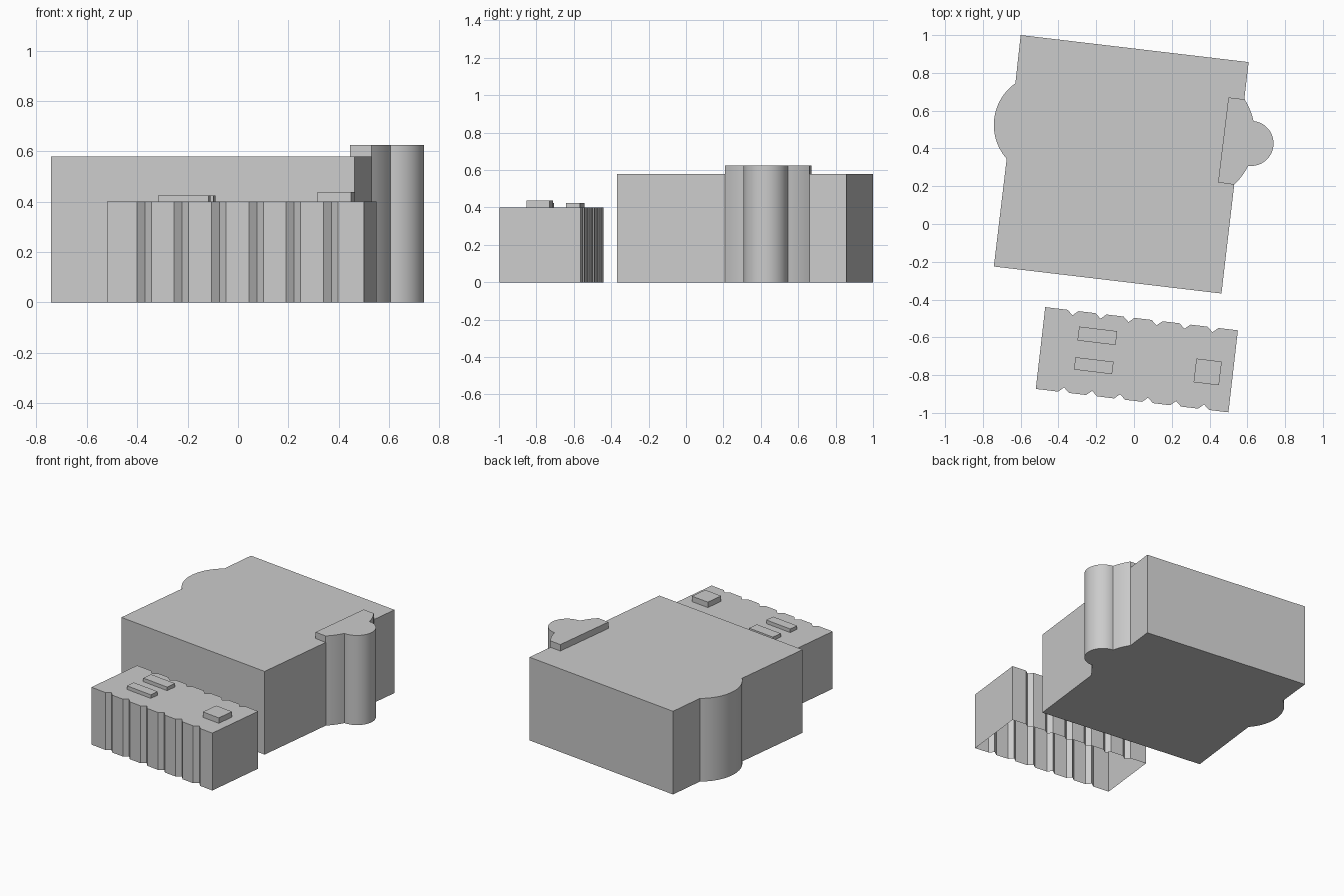
import bpy, bmesh, math
from mathutils import Vector

cube = bpy.data.objects.get("Cube")
if cube:
    bpy.data.objects.remove(cube, do_unlink=True)

GREY = (0.6, 0.6, 0.6, 1.0)
mat = bpy.data.materials.new("plain grey")
mat.use_nodes = True
mat.diffuse_color = GREY
mat.node_tree.nodes["Principled BSDF"].inputs["Base Color"].default_value = GREY


def arc(p, q, rise, steps=16):
    """Points from p to q bulging to the right of the chord by rise."""
    p, q = Vector(p), Vector(q)
    along = (q - p).normalized()
    out = Vector((along.y, -along.x))
    length = (q - p).length
    radius = (length ** 2 / 4 + rise ** 2) / (2 * rise)
    half = 2 * math.atan(2 * rise / length)
    angles = [half * (2 * i / steps - 1) for i in range(steps + 1)]
    return [(p + q) / 2 + along * radius * math.sin(a)
            + out * (radius * math.cos(a) - radius + rise) for a in angles]


def notched(start, end, centres, half=0.029, depth=0.026):
    """Straight wall from start with V-shaped grooves cut to its left."""
    start, end = Vector(start), Vector(end)
    along = (end - start).normalized()
    inward = Vector((-along.y, along.x))
    pts = [start]
    for c in centres:
        pts += [start + along * (c - half),
                start + along * c + inward * depth,
                start + along * (c + half)]
    return pts + [end]


def extrude(name, outline, z0, z1, floor=True):
    """Upright prism over a counter-clockwise outline."""
    pts = []
    for p in map(Vector, outline):
        if not pts or (p - pts[-1]).length > 1e-5:
            pts.append(p)
    bm = bmesh.new()
    low = [bm.verts.new((p.x, p.y, z0)) for p in pts]
    high = [bm.verts.new((p.x, p.y, z1)) for p in pts]
    bm.faces.new(high)
    if floor:
        bm.faces.new(low[::-1])
    for i in range(len(pts)):
        j = (i + 1) % len(pts)
        bm.faces.new((low[i], low[j], high[j], high[i]))
    mesh = bpy.data.meshes.new(name)
    bm.to_mesh(mesh)
    bm.free()
    mesh.materials.append(mat)
    obj = bpy.data.objects.new(name, mesh)
    bpy.context.collection.objects.link(obj)
    bpy.ops.object.select_all(action='DESELECT')
    obj.select_set(True)
    bpy.context.view_layer.objects.active = obj
    bpy.ops.object.shade_smooth_by_angle(angle=math.radians(25))
    return obj


# Large hall with a rounded bay on its right side
hall = [(-0.742, -0.225), (0.463, -0.368), (0.607, 0.857), (-0.6, 1.0)]
hall += arc((-0.628, 0.745), (-0.674, 0.345), 0.09, 24)
extrude("main_hall", hall, 0, 0.58)

# Stair tower: shallow curved shoulders around a half-round front
a, b, c, d = (0.53, 0.208), (0.605, 0.308), (0.633, 0.545), (0.585, 0.66)
tower = [(0.445, 0.22)] + arc(a, b, 0.0055, 6) + arc(b, c, 0.12, 28)
tower += arc(c, d, 0.0055, 6) + [(0.5, 0.67)]
extrude("stair_tower", tower, 0, 0.625)

# Small annex with grooved long walls, open underneath
first, pitch, length = 0.148, 0.1493, 1.027
grooves = [first + pitch * i for i in range(6)]
annex = notched((-0.52, -0.873), (0.5, -0.997), grooves)
annex += notched((0.55, -0.563), (-0.47, -0.44),
                 [length - g for g in reversed(grooves)])
extrude("annex", annex, 0, 0.4, floor=False)

# Roof boxes on the annex, lined up with its walls
turn = math.radians(-6.9)
ux = Vector((math.cos(turn), math.sin(turn)))
uy = Vector((-ux.y, ux.x))
for name, centre, w, h, top in (
        ("roof_box_back", (-0.194, -0.592), 0.203, 0.074, 0.425),
        ("roof_box_front", (-0.213, -0.75), 0.203, 0.066, 0.425),
        ("roof_box_side", (0.39, -0.783), 0.135, 0.126, 0.438)):
    corners = [Vector(centre) + ux * w / 2 * sx + uy * h / 2 * sy
               for sx, sy in ((-1, -1), (1, -1), (1, 1), (-1, 1))]
    extrude(name, corners, 0.4, top)
